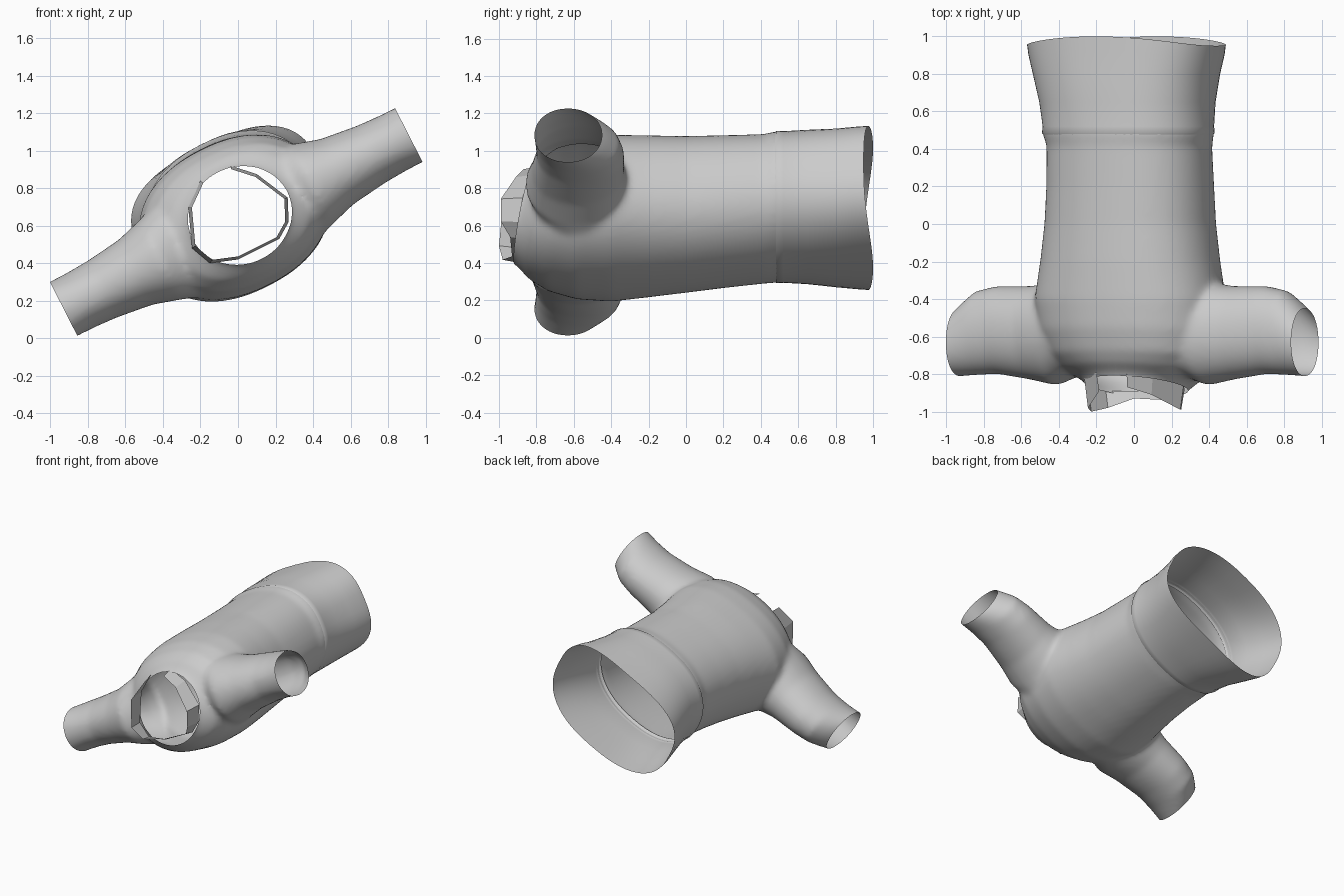
import bpy, bmesh, math
from mathutils import Vector

if "Cube" in bpy.data.objects:
    bpy.data.objects.remove(bpy.data.objects["Cube"])

# The garment lies along y and is rolled about y: U = across, V = thickness
ROLL = math.radians(27)
U = Vector((math.cos(ROLL), 0, math.sin(ROLL)))
V = Vector((-math.sin(ROLL), 0, math.cos(ROLL)))
Y = Vector((0, 1, 0))
MID = Vector((-0.03, 0, 0.66))
NECK = Vector((0.01, -0.865, 0.655))
TILT = 0.22  # backward lean of the neck opening


def sup(angle, n):
    """Point on a unit superellipse."""
    c, s = math.cos(angle), math.sin(angle)
    return (math.copysign(abs(c) ** (2 / n), c), math.copysign(abs(s) ** (2 / n), s))


def make_object(name, bm):
    bmesh.ops.recalc_face_normals(bm, faces=bm.faces)
    mesh = bpy.data.meshes.new(name)
    bm.to_mesh(mesh)
    bm.free()
    obj = bpy.data.objects.new(name, mesh)
    bpy.context.collection.objects.link(obj)
    return obj


def loft(bm, rings, capped=False, closed=True):
    rows = [[bm.verts.new(p) for p in r] for r in rings]
    n = len(rows[0])
    for a, b in zip(rows, rows[1:]):
        for i in range(n if closed else n - 1):
            j = (i + 1) % n
            bm.faces.new((a[i], a[j], b[j], b[i]))
    if capped:
        bm.faces.new(rows[0])
        bm.faces.new(rows[-1])


def body_ring(y, cx, cz, a, b, n=2.25, dip=0.0, lean=0.0, count=64):
    pts = []
    for i in range(count):
        c, s = sup(2 * math.pi * i / count, n)
        pts.append(Vector((cx, y - dip * c * c + lean * b * s, cz)) + U * a * c + V * b * s)
    return pts


def sleeve_ring(side, u, y, ry, rv, v, count=40):
    pts = []
    for i in range(count):
        c, s = sup(2 * math.pi * i / count, 2.1)
        pts.append(MID + U * side * u + Y * (y + ry * c) + V * (v + rv * s))
    return pts


def smooth(obj, angle=60):
    bpy.ops.object.select_all(action='DESELECT')
    obj.select_set(True)
    bpy.context.view_layer.objects.active = obj
    bpy.ops.object.shade_smooth_by_angle(angle=math.radians(angle))


# Torso and both sleeves as closed lofts, fused into one skin
torso = [
    (0.60, -0.035, 0.70, 0.46, 0.36), (0.48, -0.03, 0.70, 0.465, 0.37),
    (0.42, -0.025, 0.69, 0.445, 0.37), (0.20, -0.02, 0.675, 0.45, 0.38),
    (0.00, -0.02, 0.66, 0.46, 0.39), (-0.20, -0.02, 0.65, 0.485, 0.40),
    (-0.40, -0.02, 0.64, 0.52, 0.405), (-0.57, -0.01, 0.64, 0.51, 0.395, 2.2, 0, 0.05),
    (-0.71, 0.0, 0.645, 0.46, 0.36, 2.2, 0, 0.1), (-0.79, 0.005, 0.65, 0.39, 0.32, 2.1, 0, 0.16),
    (-0.84, 0.01, 0.655, 0.31, 0.275, 2, 0, TILT), (-0.87, 0.01, 0.655, 0.27, 0.25, 2, 0, TILT),
    (-1.00, 0.01, 0.655, 0.265, 0.245, 2, 0, TILT),
]
sleeve = [
    (0.31, -0.55, 0.25, 0.29), (0.45, -0.585, 0.275, 0.24),
    (0.60, -0.58, 0.25, 0.195), (0.80, -0.565, 0.235, 0.17),
    (0.92, -0.58, 0.225, 0.163), (1.00, -0.615, 0.195, 0.162), (1.09, -0.66, 0.155, 0.162),
]
bm = bmesh.new()
loft(bm, [body_ring(*r) for r in torso], capped=True)
for side, v in ((1, -0.05), (-1, -0.04)):
    loft(bm, [sleeve_ring(side, *r, v) for r in sleeve], capped=True)
shirt = make_object("shirt_body_and_sleeves", bm)
bpy.context.view_layer.objects.active = shirt
shirt.select_set(True)
rm = shirt.modifiers.new("fuse", 'REMESH')
rm.mode = 'VOXEL'
rm.voxel_size = 0.018
sm = shirt.modifiers.new("soften", 'SMOOTH')
sm.factor = 0.5
sm.iterations = 10
for m in ("fuse", "soften"):
    bpy.ops.object.modifier_apply(modifier=m)

# Slice open the waist, the two cuffs and the neck (each cut kept local)
bm = bmesh.new()
bm.from_mesh(shirt.data)
cuts = [(Vector((0, 0.50, 0)), Y, lambda c: c.y > 0.3),
        (NECK, -Y + V * TILT, lambda c: c.y < -0.7 and math.hypot(c.x - NECK.x, c.z - NECK.z) < 0.34)]
for side in (1, -1):
    cuts.append((MID + U * side * 1.03, U * side, lambda c: abs(c.x) > 0.7))
for co, no, near in cuts:
    faces = [f for f in bm.faces if near(f.calc_center_median())]
    geom = set(faces)
    for f in faces:
        geom.update(f.verts)
        geom.update(f.edges)
    bmesh.ops.bisect_plane(bm, geom=list(geom), plane_co=co,
                           plane_no=no.normalized(), clear_outer=True)
bm.to_mesh(shirt.data)
bm.free()
smooth(shirt)

# Flared hem band with a pinched seam at its top
hem = [
    (0.465, -0.03, 0.70, 0.45, 0.357, 2.25), (0.485, -0.03, 0.70, 0.468, 0.372, 2.25),
    (0.52, -0.03, 0.70, 0.462, 0.368, 2.3), (0.65, -0.035, 0.70, 0.475, 0.37, 2.35),
    (0.80, -0.04, 0.695, 0.505, 0.365, 2.5), (0.92, -0.04, 0.695, 0.53, 0.362, 2.6, 0.02),
    (1.00, -0.04, 0.695, 0.535, 0.36, 2.7, 0.05),
]
bm = bmesh.new()
loft(bm, [body_ring(*r) for r in hem])
smooth(make_object("hem_band", bm))

# Low-poly collar strip, open at one shoulder: x, z, base y, front y
collar = [
    (-0.04, 0.92, -0.78, -0.87), (0.10, 0.875, -0.80, -0.91),
    (0.265, 0.75, -0.86, -0.99), (0.27, 0.62, -0.88, -0.99),
    (0.22, 0.53, -0.88, -0.94), (0.0, 0.42, -0.89, -0.93),
    (-0.15, 0.40, -0.89, -0.98), (-0.245, 0.48, -0.87, -1.0),
    (-0.265, 0.70, -0.82, -0.98), (-0.20, 0.84, -0.79, -0.89),
]
base = [(x, b, z) for x, z, b, f in collar]
front = [(0.01 + (x - 0.01) * 0.93, f, 0.655 + (z - 0.655) * 0.93) for x, z, b, f in collar]
bm = bmesh.new()
loft(bm, [base, front], closed=False)
make_object("collar", bm)
